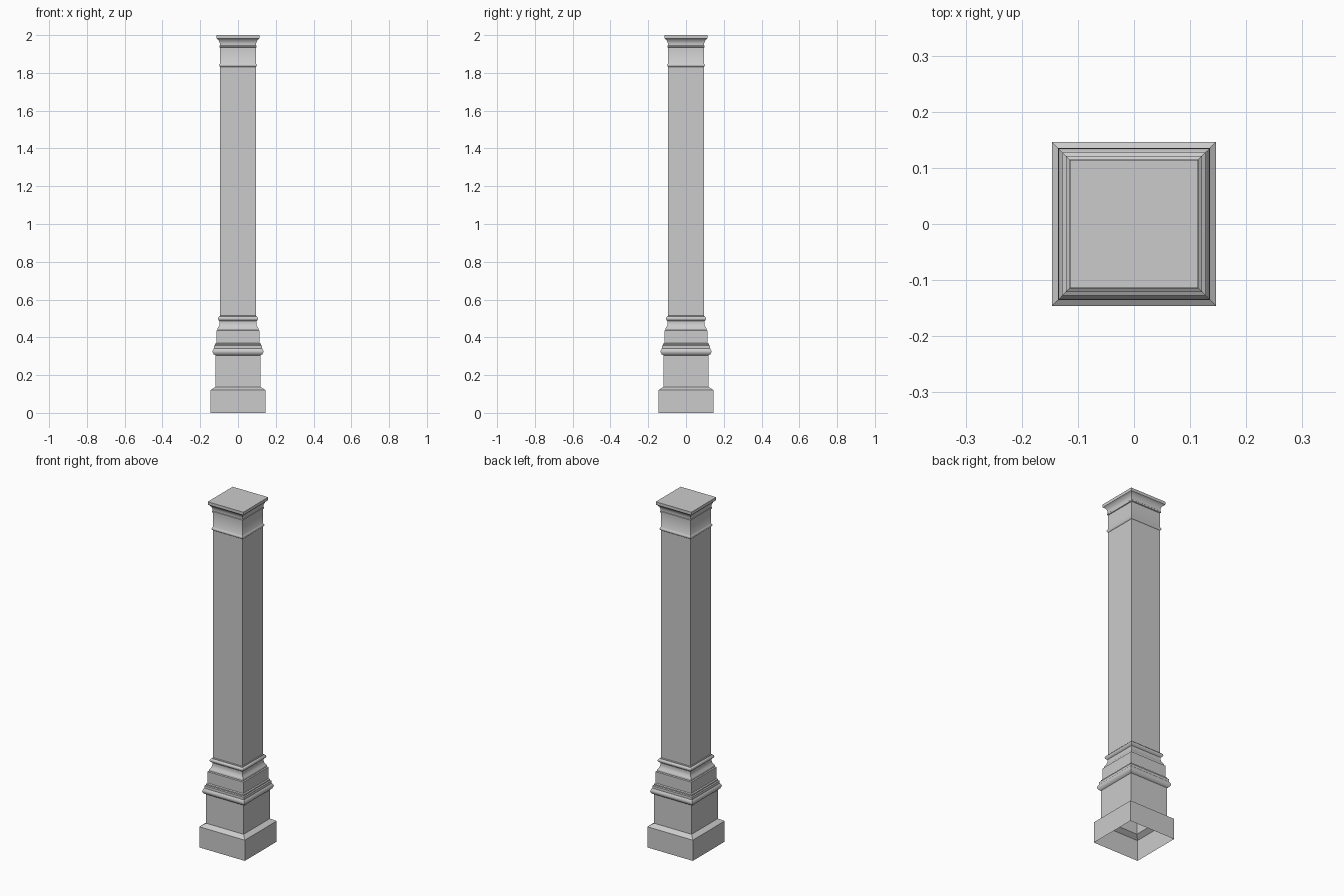
import bpy, bmesh, math

if "Cube" in bpy.data.objects:
    bpy.data.objects.remove(bpy.data.objects["Cube"])


def arc(r0, z0, r1, z1, bulge, n=6):
    """Curved moulding points from (r0,z0) to (r1,z1); positive bulge swells outward."""
    pts = []
    dr, dz = r1 - r0, z1 - z0
    length = math.hypot(dr, dz)
    for i in range(n + 1):
        t = i / n
        b = bulge * math.sin(math.pi * t)
        pts.append((r0 + dr * t + b * dz / length, z0 + dz * t - b * dr / length))
    return pts


def square_sweep(name, profile, cap=False):
    """Carry a (half width, height) profile around a square, open below."""
    bm = bmesh.new()
    rings = [[bm.verts.new((sx * r, sy * r, z))
              for sx, sy in ((-1, -1), (1, -1), (1, 1), (-1, 1))]
             for r, z in profile]
    for lo, hi in zip(rings, rings[1:]):
        for i in range(4):
            j = (i + 1) % 4
            bm.faces.new((lo[i], lo[j], hi[j], hi[i]))
    if cap:
        bm.faces.new(rings[-1])
    mesh = bpy.data.meshes.new(name)
    bm.to_mesh(mesh)
    bm.free()
    obj = bpy.data.objects.new(name, mesh)
    bpy.context.collection.objects.link(obj)
    bpy.ops.object.select_all(action='DESELECT')
    obj.select_set(True)
    bpy.context.view_layer.objects.active = obj
    bpy.ops.object.shade_smooth_by_angle(angle=math.radians(35))
    return obj


SHAFT = 0.094

# Plinth with sloped top
square_sweep("plinth", [(0.146, 0), (0.146, 0.12), (0.12, 0.137)])

# Pedestal block
square_sweep("pedestal", [(0.12, 0.137), (0.12, 0.305)])

# Stepped moulding above the pedestal
square_sweep("pedestal_moulding",
             [(0.12, 0.305), (0.127, 0.309)] + arc(0.129, 0.311, 0.129, 0.339, 0.006)
             + [(0.127, 0.341), (0.127, 0.356), (0.121, 0.359), (0.121, 0.366), (0.115, 0.37)])

# Upper block
square_sweep("upper_block", [(0.115, 0.37), (0.115, 0.436)])

# Cove and bead at the foot of the shaft
square_sweep("shaft_base",
             [(0.115, 0.436), (0.109, 0.439), (0.109, 0.447)]
             + arc(0.107, 0.45, 0.097, 0.486, -0.004)
             + [(0.101, 0.489)] + arc(0.103, 0.491, 0.103, 0.508, 0.004)
             + [(0.098, 0.51), (0.098, 0.513), (SHAFT, 0.515)])

# Plain shaft
square_sweep("shaft", [(SHAFT, 0.515), (SHAFT, 1.832)])

# Neck bead and frieze
square_sweep("neck", [(SHAFT, 1.832)] + arc(0.096, 1.833, 0.096, 1.849, 0.004)
             + [(SHAFT, 1.852), (SHAFT, 1.934)])

# Capital: small bead, flaring cove, flat slab
square_sweep("capital", [(SHAFT, 1.934), (0.098, 1.936), (0.098, 1.943), (0.096, 1.945)]
             + arc(0.096, 1.946, 0.108, 1.979, -0.004)
             + [(0.114, 1.983), (0.114, 2.0)], cap=True)
